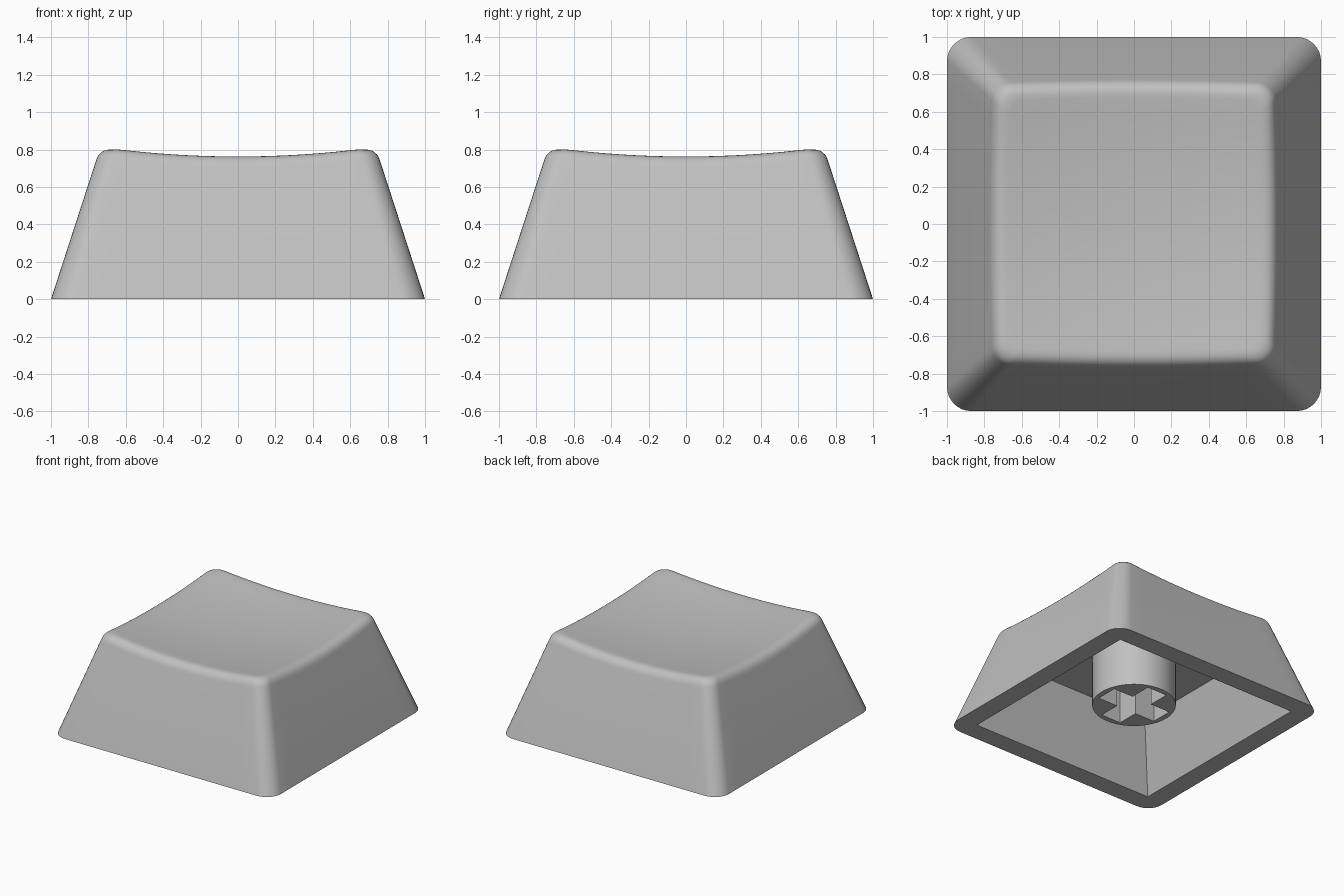
import bpy, bmesh, math
from mathutils import Vector

if "Cube" in bpy.data.objects:
    bpy.data.objects.remove(bpy.data.objects["Cube"])

grey = bpy.data.materials.new("grey_plastic")
grey.diffuse_color = (0.53, 0.53, 0.53, 1)
grey.use_nodes = True
grey.node_tree.nodes["Principled BSDF"].inputs["Base Color"].default_value = grey.diffuse_color


def make_object(name, bm):
    bmesh.ops.recalc_face_normals(bm, faces=bm.faces)
    mesh = bpy.data.meshes.new(name)
    bm.to_mesh(mesh)
    bm.free()
    mesh.materials.append(grey)
    obj = bpy.data.objects.new(name, mesh)
    bpy.context.collection.objects.link(obj)
    return obj


def loft(name, rings, tip=None):
    """Skin closed rings of points, cap the start, close the end with a fan or a cap."""
    bm = bmesh.new()
    rows = [[bm.verts.new(p) for p in ring] for ring in rings]
    n = len(rows[0])
    for a, b in zip(rows, rows[1:]):
        for i in range(n):
            j = (i + 1) % n
            bm.faces.new((a[i], a[j], b[j], b[i]))
    bm.faces.new(rows[0][::-1])
    if tip:
        t = bm.verts.new(tip)
        for i in range(n):
            bm.faces.new((rows[-1][i], rows[-1][(i + 1) % n], t))
    else:
        bm.faces.new(rows[-1])
    return make_object(name, bm)


def carve(obj, cutter):
    cutter.hide_render = True
    mod = obj.modifiers.new("carve", 'BOOLEAN')
    mod.operation, mod.solver, mod.object = 'DIFFERENCE', 'EXACT', cutter
    bpy.context.view_layer.objects.active = obj
    bpy.ops.object.modifier_apply(modifier=mod.name)
    bpy.data.objects.remove(cutter)


def smooth(obj):
    bpy.ops.object.select_all(action='DESELECT')
    obj.select_set(True)
    bpy.context.view_layer.objects.active = obj
    bpy.ops.object.shade_smooth_by_angle(angle=math.radians(30))


def outline(radius, arc=8, side=14):
    """Unit rounded square, with its sides divided so they can follow the dish."""
    pts = []
    c = 1 - radius
    for q in range(4):
        rot = lambda x, y: [(x, y), (-y, x), (-x, -y), (y, -x)][q]
        for i in range(side):
            pts.append(rot(1, -c + 2 * c * i / side))
        for i in range(arc):
            a = math.pi / 2 * i / arc
            pts.append(rot(c + radius * math.cos(a), c + radius * math.sin(a)))
    return pts


def dish(x, y):
    return 0.717 + 0.097 * (x * x + y * y)


def half(z):
    return 1 - 0.325 * z


def square(h, z):
    return [(h, -h, z), (h, h, z), (-h, h, z), (-h, -h, z)]


# Cap body: sloped walls, rounded upper edge, dished top
base = outline(0.13)
SOFT = 0.07
STEPS = 7
columns = []
for x, y in base:
    ze = dish(0.74 * x, 0.74 * y)
    he = half(ze)
    za = ze - SOFT * 0.95
    hb = he - SOFT
    A = Vector((half(za) * x, half(za) * y, za))
    E = Vector((he * x, he * y, ze))
    B = Vector((hb * x, hb * y, dish(hb * x, hb * y)))
    col = [Vector((x, y, 0))]
    for i in range(STEPS + 1):
        t = i / STEPS
        col.append(A * (1 - t) ** 2 + E * (2 * t * (1 - t)) + B * t * t)
    for i in range(1, 10):
        s = 1 - i / 10
        col.append(Vector((B.x * s, B.y * s, dish(B.x * s, B.y * s))))
    columns.append(col)
cap = loft("cap_body", list(zip(*columns)), tip=(0, 0, dish(0, 0)))

# Hollow underside with sharp corners
CEIL = 0.53
carve(cap, loft("cavity_cutter", [square(0.84 + 0.033, -0.1), square(0.665, CEIL)]))
smooth(cap)

# Round stem with a cross-shaped socket
circle = [(0.315 * math.cos(math.tau * i / 64), 0.315 * math.sin(math.tau * i / 64)) for i in range(64)]
stem = loft("stem", [[(x, y, z) for x, y in circle] for z in (0.114, CEIL + 0.01)])
a, b = 0.27, 0.09
quarter = [(a, -b), (a, b), (b, b)]
cross = quarter + [(-y, x) for x, y in quarter]
cross += [(-x, -y) for x, y in cross]
carve(stem, loft("socket_cutter", [[(x, y, z) for x, y in cross] for z in (0.0, 0.48)]))
smooth(stem)
